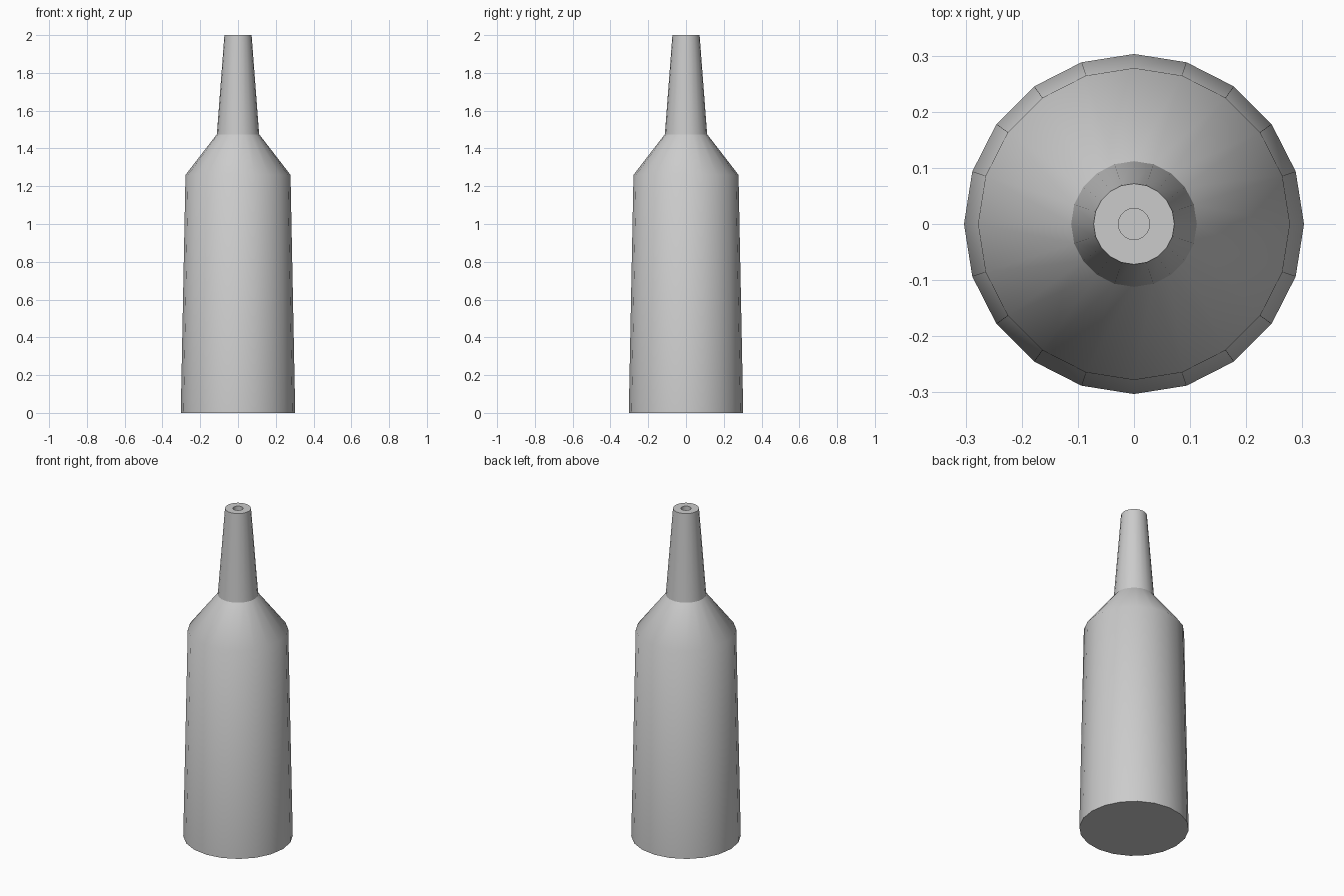
import bpy, bmesh
from math import cos, sin, tau, radians

if "Cube" in bpy.data.objects:
    bpy.data.objects.remove(bpy.data.objects["Cube"])

SIDES = 20


def lathe(name, profile, cap_first=False, cap_last=False):
    """Revolve (radius, z) points around z, optionally capping the end rings."""
    bm = bmesh.new()
    rings = [[bm.verts.new((r * cos(tau * i / SIDES), r * sin(tau * i / SIDES), z))
              for i in range(SIDES)] for r, z in profile]
    for low, high in zip(rings, rings[1:]):
        for i in range(SIDES):
            j = (i + 1) % SIDES
            bm.faces.new((low[i], low[j], high[j], high[i]))
    if cap_first:
        bm.faces.new(rings[0][::-1])
    if cap_last:
        bm.faces.new(rings[-1])
    mesh = bpy.data.meshes.new(name)
    bm.to_mesh(mesh)
    bm.free()
    obj = bpy.data.objects.new(name, mesh)
    bpy.context.collection.objects.link(obj)
    bpy.ops.object.select_all(action='DESELECT')
    obj.select_set(True)
    bpy.context.view_layer.objects.active = obj
    bpy.ops.object.shade_smooth_by_angle(angle=radians(45))
    return obj


# Tapered body with a softly shaded shoulder
lathe("bottle_body", [(0.303, 0), (0.278, 1.26), (0.112, 1.475)], cap_first=True)

# Tapered neck with a flat rim and a narrow bore
lathe("bottle_neck", [(0.112, 1.475), (0.072, 2.0), (0.028, 2.0), (0.028, 1.85)],
      cap_last=True)
